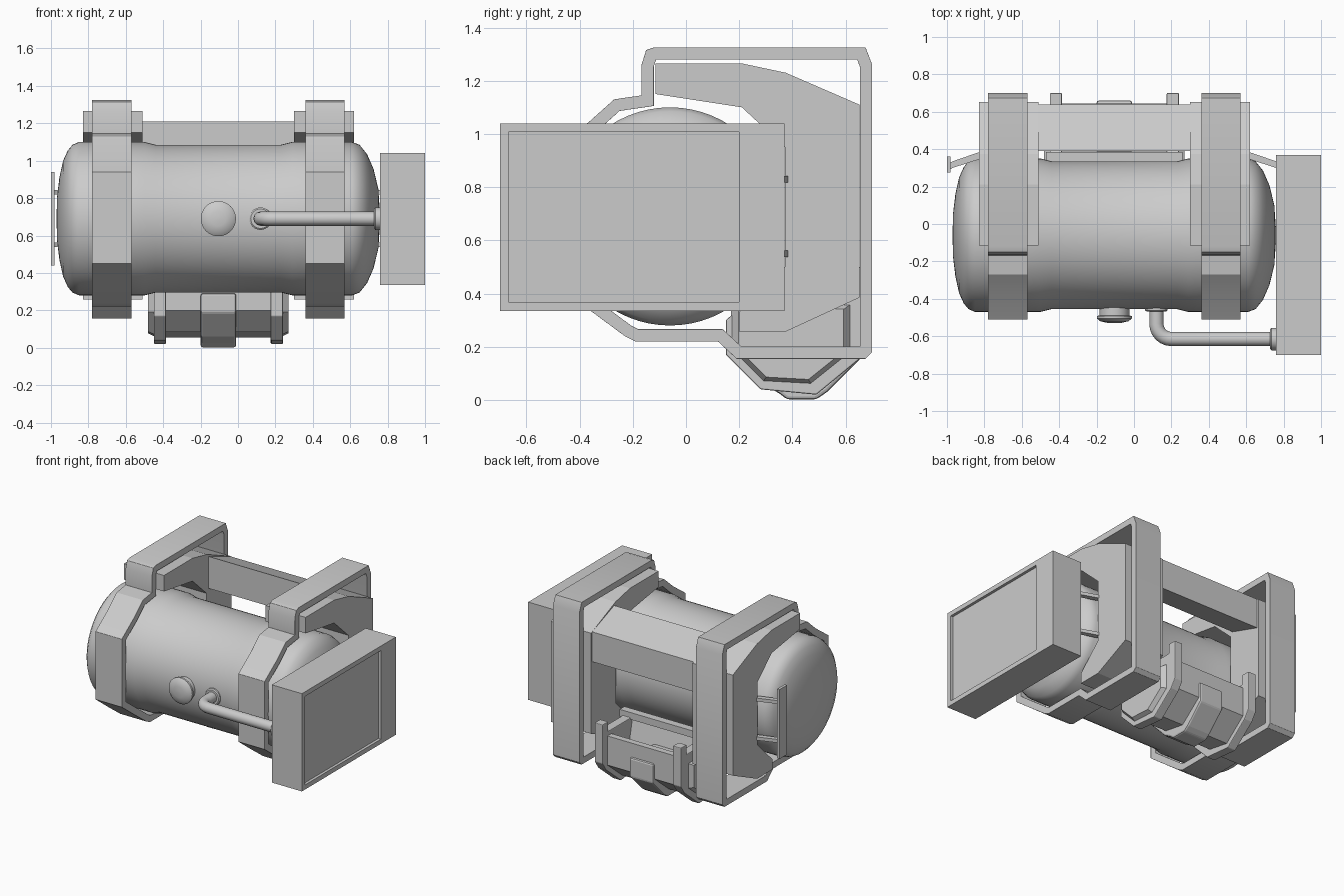
import bpy, bmesh, math
from mathutils import Vector, Matrix

if "Cube" in bpy.data.objects:
    bpy.data.objects.remove(bpy.data.objects["Cube"])

CX = -0.105                      # mirror plane of straps and cradle parts


def finish(name, bm, bevel=0, smooth=0, segs=2):
    bmesh.ops.recalc_face_normals(bm, faces=bm.faces)
    me = bpy.data.meshes.new(name)
    bm.to_mesh(me)
    bm.free()
    ob = bpy.data.objects.new(name, me)
    bpy.context.collection.objects.link(ob)
    if bevel:
        m = ob.modifiers.new("bevel", 'BEVEL')
        m.width, m.segments, m.limit_method = bevel, segs, 'ANGLE'
    if smooth:
        bpy.ops.object.select_all(action='DESELECT')
        ob.select_set(True)
        bpy.context.view_layer.objects.active = ob
        bpy.ops.object.shade_smooth_by_angle(angle=math.radians(smooth))
    return ob


def prism(name, pts, x0, x1, bevel=0, scale1=1.0):
    """Extrude a (y, z) profile along x; scale1 shrinks the far end."""
    bm = bmesh.new()
    c = sum((Vector(p) for p in pts), Vector((0, 0))) / len(pts)
    a = [bm.verts.new((x0, y, z)) for y, z in pts]
    far = [c + (Vector(p) - c) * scale1 for p in pts]
    b = [bm.verts.new((x1, y, z)) for y, z in far]
    bm.faces.new(a)
    bm.faces.new(b)
    n = len(pts)
    for i in range(n):
        j = (i + 1) % n
        bm.faces.new((a[i], a[j], b[j], b[i]))
    return finish(name, bm, bevel)


def box(name, x, y, z, bevel=0):
    return prism(name, [(y[0], z[0]), (y[1], z[0]), (y[1], z[1]), (y[0], z[1])], *x, bevel)


def lathe(name, prof, origin=(0, 0, 0), axis='x', n=64, smooth=35):
    """Revolve (distance along axis, radius) points around x or -y."""
    bm = bmesh.new()
    rings = []
    for d, r in prof:
        ring = []
        for k in range(n):
            t = 2 * math.pi * k / n
            u, v = r * math.cos(t), r * math.sin(t)
            ring.append(bm.verts.new((d, u, v) if axis == 'x' else (u, -d, v)))
        rings.append(ring)
    for a, b in zip(rings, rings[1:]):
        for i in range(n):
            j = (i + 1) % n
            bm.faces.new((a[i], a[j], b[j], b[i]))
    bm.faces.new(rings[0])
    bm.faces.new(rings[-1])
    bm.transform(Matrix.Translation(origin))
    return finish(name, bm, 0, smooth)


def inset(pts, t):
    """Mitred inward offset of a counter-clockwise profile."""
    out = []
    for i, p in enumerate(pts):
        p = Vector(p)
        d0 = (p - Vector(pts[i - 1])).normalized()
        d1 = (Vector(pts[(i + 1) % len(pts)]) - p).normalized()
        n0, n1 = Vector((-d0.y, d0.x)), Vector((-d1.y, d1.x))
        out.append(p + (n0 + n1) * t / (1 + n0.dot(n1)))
    return out


def frame(name, pts, t, x0, x1, bevel):
    bm = bmesh.new()
    loops = [[bm.verts.new((x, p[0], p[1])) for p in ps]
             for ps, x in ((pts, x0), (pts, x1), (inset(pts, t), x1), (inset(pts, t), x0))]
    n = len(pts)
    for k in range(4):
        a, b = loops[k], loops[(k + 1) % 4]
        for i in range(n):
            j = (i + 1) % n
            bm.faces.new((a[i], a[j], b[j], b[i]))
    return finish(name, bm, bevel, 30)


def both(x0, x1):
    """An x range and its mirror image about CX."""
    return (("right", x0, x1), ("left", 2 * CX - x0, 2 * CX - x1))


# Tank body with domed ends and slight waist
lathe("tank", [(-.97, .02), (-.967, .12), (-.955, .22), (-.935, .31), (-.91, .365), (-.885, .395),
               (-.85, .41), (-.5, .41), (-.44, .395), (.23, .395), (.29, .41), (.61, .41),
               (.65, .395), (.69, .345), (.725, .265), (.75, .16), (.76, .02)], (0, -.06, .69))

# Strap frames, saddle plates
strap = [(-.51, .45), (-.365, .34), (-.23, .24), (-.19, .22), (.12, .22), (.19, .155), (.675, .155),
         (.70, .18), (.70, 1.26), (.675, 1.325), (-.12, 1.325), (-.15, 1.315), (-.167, 1.26),
         (-.167, 1.145), (-.27, 1.13), (-.365, 1.045), (-.51, .94)]
saddle = [(-.115, 1.15), (.21, 1.10), (.28, 1.035), (.372, .95), (.372, .5), (.2, .33), (.2, .257),
          (.375, .257), (.652, .385), (.652, 1.11), (.375, 1.23), (.21, 1.265), (-.115, 1.265)]
for side, a, b in both(.36, .57):
    frame(side + "_strap", strap, .046, a, b, .012)
for side, a, b in both(.30, .62):
    prism(side + "_saddle", saddle, a, b)

# Upper rear crossbar
prism("rear_crossbar", [(.39, .98), (.64, .90), (.64, 1.115), (.39, 1.21)], -.52, .31)

# Lower cradle: side brackets with posts, tapered outer pads
bracket = [(.15, .30), (.15, .17), (.28, .04), (.49, .02), (.66, .16), (.70, .22), (.70, .50),
           (.635, .50), (.635, .43), (.39, .43), (.33, .46)]
pad = [(.17, .36), (.17, .19), (.29, .07), (.47, .06), (.62, .18), (.62, .36)]
for side, a, b in both(.175, .24):
    prism(side + "_cradle_bracket", bracket, a, b, .005)
for side, a, b in both(.235, .27):
    prism(side + "_bracket_pad", pad, a, b, 0, .88)

# Cradle tray between the brackets
tray = [(.19, .30), (.19, .20), (.31, .085), (.48, .055), (.645, .19), (.645, .40), (.60, .40),
        (.56, .24), (.40, .24), (.36, .42), (.33, .42)]
prism("cradle_tray", tray, -.40, .19)
box("tray_front_lip", (-.47, .26), (.33, .385), (.42, .47))
# Raised centre rib under the tray
rib = [(.165, .29), (.165, .19), (.29, .06), (.35, .025), (.38, .002), (.49, .002), (.53, .03),
       (.66, .16), (.66, .30)]
prism("cradle_rib", rib, -.20, -.01, .012)

# Side holder brackets: paired arms and a vertical mounting bar
arm = [(.55, .37), (.62, .345), (.76, .30), (.79, .28), (.79, .315), (.76, .335), (.63, .38), (.55, .40)]
for side, s in (("right", 1), ("left", -1)):
    for level, z in (("lower", .55), ("upper", .83)):
        bm = bmesh.new()
        f = bm.faces.new([bm.verts.new((CX + s * (x - CX), y, z - .012)) for x, y in arm])
        g = bmesh.ops.extrude_face_region(bm, geom=[f])
        bmesh.ops.translate(bm, vec=(0, 0, .024), verts=[v for v in g["geom"] if isinstance(v, bmesh.types.BMVert)])
        finish(side + "_" + level + "_arm", bm)
    x0, x1 = sorted((CX + s * .875, CX + s * .895))
    box(side + "_mount_bar", (x0, x1), (.275, .36), (.44, .94))

# Screen box with recessed face on the right end
bm = bmesh.new()
bmesh.ops.create_cube(bm, size=1)
bm.transform(Matrix.Translation((.88, -.165, .6875)) @ Matrix.Diagonal((.24, 1.07, .705, 1)))
bm.normal_update()
face = [f for f in bm.faces if f.normal.x > .9]
bmesh.ops.inset_region(bm, faces=face, thickness=.047)
for v in face[0].verts:
    if v.co.y > 0:
        v.co.y = .20
g = bmesh.ops.extrude_discrete_faces(bm, faces=face)
bmesh.ops.translate(bm, vec=(-.02, 0, 0), verts=g["faces"][0].verts)
finish("screen_box", bm)

# Front knob
lathe("front_knob", [(.43, .08), (.49, .08), (.491, .094), (.505, .094), (.52, .075), (.528, .04), (.53, .005)],
      (CX, 0, .69), 'y', 32)

# Bent pipe with end collars
cu = bpy.data.curves.new("feed_pipe", 'CURVE')
cu.dimensions, cu.bevel_depth, cu.bevel_resolution, cu.use_fill_caps = '3D', .038, 4, True
path = [(.12, -.42)] + [(.20 - .08 * math.cos(t), -.535 - .08 * math.sin(t))
                        for t in [math.pi / 2 * k / 6 for k in range(7)]] + [(.76, -.615)]
sp = cu.splines.new('POLY')
sp.points.add(len(path) - 1)
for p, (x, y) in zip(sp.points, path):
    p.co = (x, y, .69, 1)
    p.radius = 1
sp.use_smooth = True
bpy.context.collection.objects.link(bpy.data.objects.new("feed_pipe", cu))
lathe("pipe_tank_collar", [(.43, .06), (.462, .06), (.468, .052)], (.12, 0, .69), 'y', 32)
lathe("pipe_box_collar", [(.728, .052), (.734, .06), (.765, .06)], (0, -.615, .69), 'x', 32)
